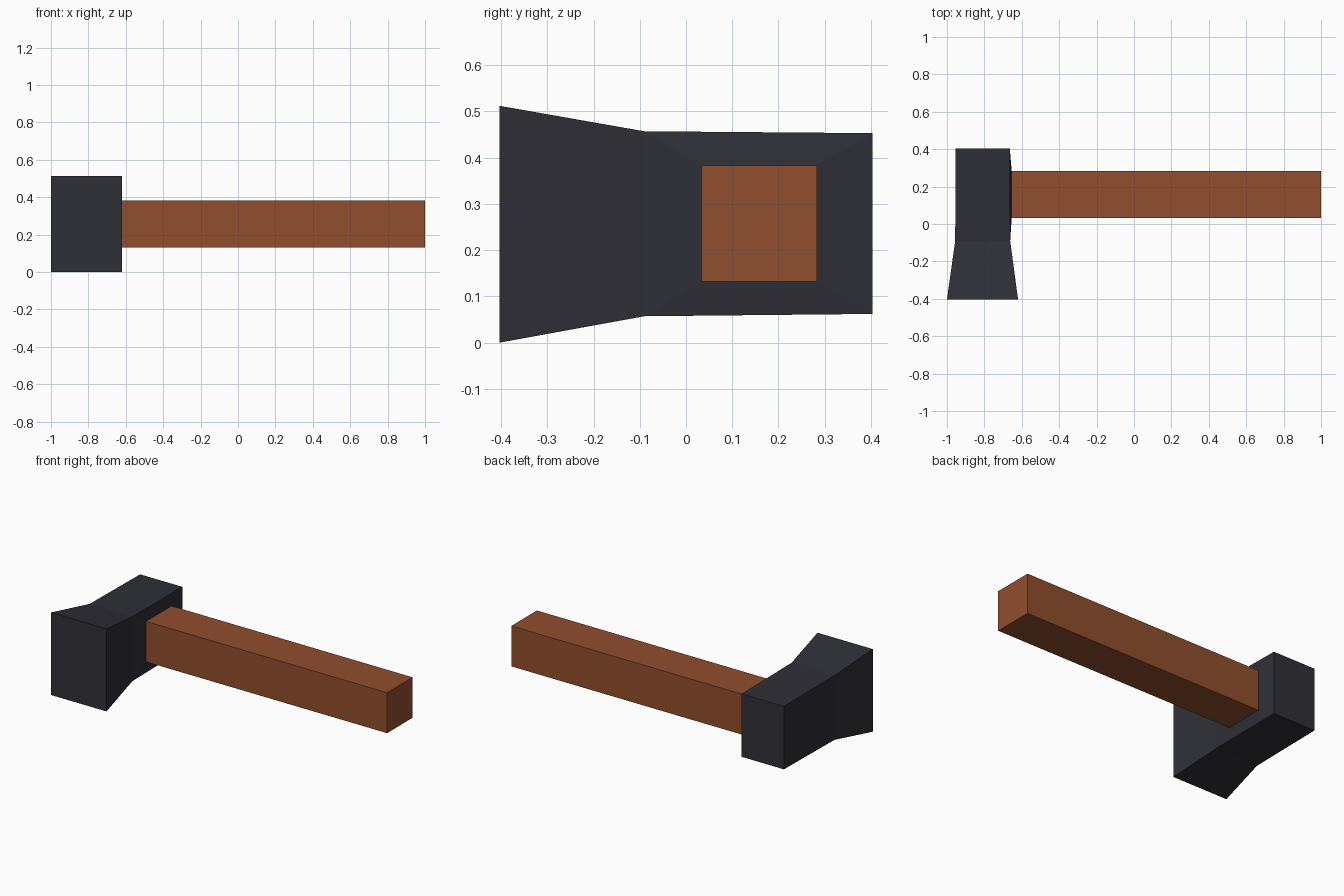
import bpy, bmesh

if "Cube" in bpy.data.objects:
    bpy.data.objects.remove(bpy.data.objects["Cube"])


def material(name, rgb):
    m = bpy.data.materials.new(name)
    m.diffuse_color = (*rgb, 1)
    m.use_nodes = True
    m.node_tree.nodes["Principled BSDF"].inputs["Base Color"].default_value = m.diffuse_color
    return m


def finish(name, bm, mat):
    bmesh.ops.recalc_face_normals(bm, faces=bm.faces)
    me = bpy.data.meshes.new(name)
    bm.to_mesh(me)
    bm.free()
    me.materials.append(mat)
    ob = bpy.data.objects.new(name, me)
    bpy.context.collection.objects.link(ob)
    return ob


iron = material("dark iron", (0.028, 0.028, 0.038))
wood = material("brown wood", (0.28, 0.077, 0.027))

# Handle cross-section (y, z), slightly proud of the head's side
HANDLE = [(0.033, 0.132), (0.283, 0.132), (0.283, 0.383), (0.033, 0.383)]
ROOT_X = -0.654

# Hammer head: rectangular sections along y (y, x0, x1, z0, z1)
bm = bmesh.new()
rings = []
for y, x0, x1, z0, z1 in [(-0.403, -1.0, -0.62, 0.0, 0.512),
                          (-0.09, -0.956, -0.662, 0.057, 0.457),
                          (0.403, -0.954, -0.664, 0.062, 0.453)]:
    rings.append([bm.verts.new((x, y, z))
                  for x, z in ((x0, z0), (x1, z0), (x1, z1), (x0, z1))])
bm.faces.new(rings[0])
bm.faces.new(rings[2])
for a, b in zip(rings, rings[1:]):
    for i in range(4):
        j = (i + 1) % 4
        # the rear right side is built below, around the handle
        if not (a is rings[1] and i == 1):
            bm.faces.new((a[i], a[j], b[j], b[i]))

# Shallow raised collar from the head's side to the handle root
outer = [rings[1][1], rings[2][1], rings[2][2], rings[1][2]]
inner = [bm.verts.new((ROOT_X, y, z)) for y, z in HANDLE]
for i in range(4):
    j = (i + 1) % 4
    bm.faces.new((outer[i], outer[j], inner[j], inner[i]))
finish("hammer_head", bm, iron)

# Handle: square bar, open where it meets the head
bm = bmesh.new()
root = [bm.verts.new((ROOT_X, y, z)) for y, z in HANDLE]
tip = [bm.verts.new((1.0, y, z)) for y, z in HANDLE]
for i in range(4):
    j = (i + 1) % 4
    bm.faces.new((root[i], root[j], tip[j], tip[i]))
bm.faces.new(tip)
finish("handle", bm, wood)
